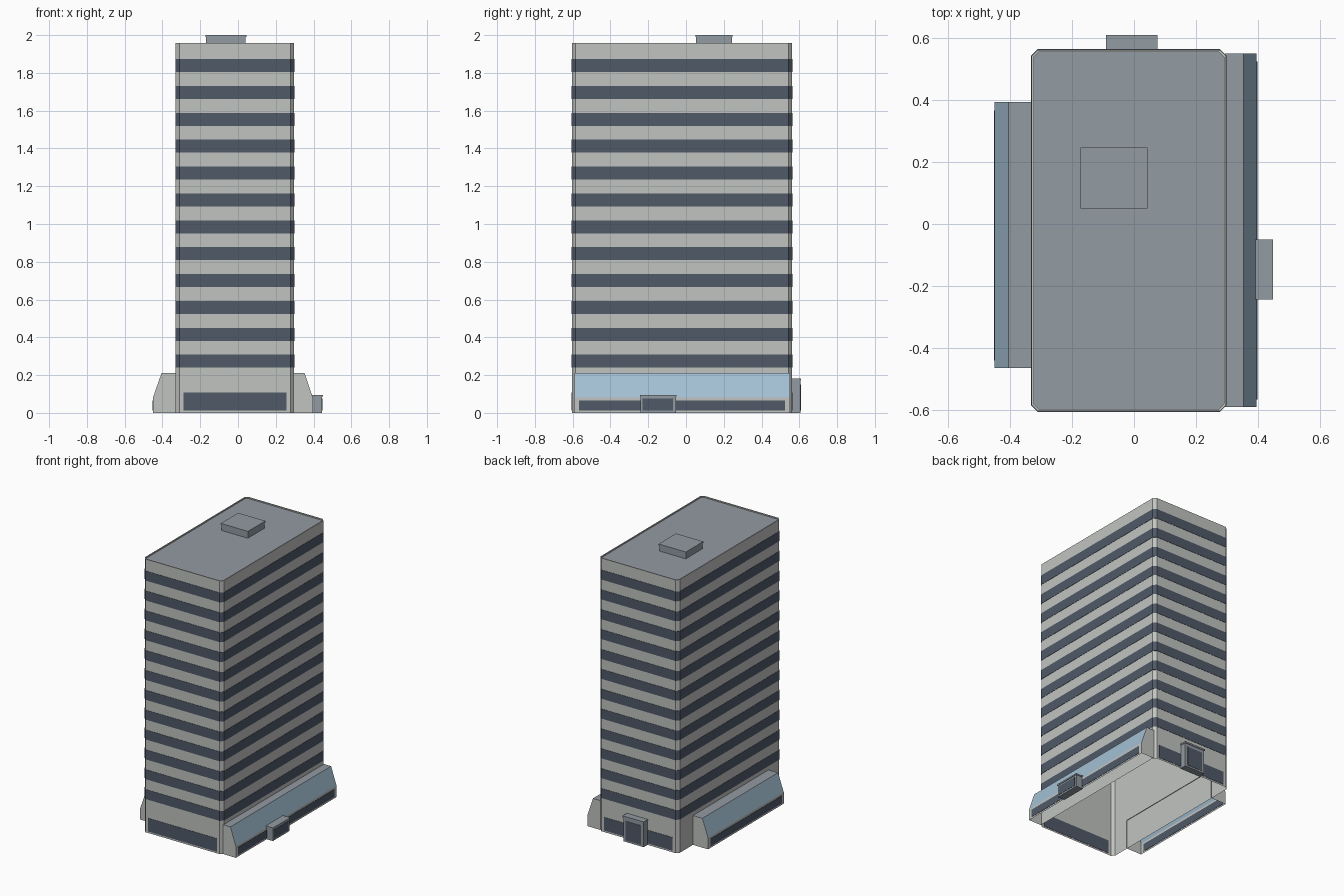
import bpy
import bmesh

cube = bpy.data.objects.get("Cube")
if cube:
    bpy.data.objects.remove(cube, do_unlink=True)


def material(name, rgb):
    m = bpy.data.materials.new(name)
    m.use_nodes = True
    m.diffuse_color = (*rgb, 1)
    bsdf = next(n for n in m.node_tree.nodes if n.type == 'BSDF_PRINCIPLED')
    bsdf.inputs["Base Color"].default_value = (*rgb, 1)
    return m


CONCRETE = material("pale concrete", (0.53, 0.55, 0.53))
ROOF = material("blue grey roofing", (0.29, 0.325, 0.36))
WINDOW = material("dark window", (0.08, 0.10, 0.14))
GLASS = material("pale blue glass", (0.37, 0.53, 0.66))


def finish(name, bm, *mats):
    bmesh.ops.recalc_face_normals(bm, faces=bm.faces)
    mesh = bpy.data.meshes.new(name)
    bm.to_mesh(mesh)
    bm.free()
    for m in mats:
        mesh.materials.append(m)
    ob = bpy.data.objects.new(name, mesh)
    bpy.context.collection.objects.link(ob)
    return ob


def box(name, x, y, z, mat):
    bm = bmesh.new()
    bmesh.ops.create_cube(bm, size=1)
    for v in bm.verts:
        v.co = [lo + (c + 0.5) * (hi - lo) for c, (lo, hi) in zip(v.co, (x, y, z))]
    return finish(name, bm, mat)


# Tower footprint: a rectangle with clipped corners
X0, X1, Y0, Y1 = -0.33, 0.297, -0.604, 0.562
HEIGHT, CLIP = 1.957, 0.02


def footprint(grow):
    a, b, c, d = X0 - grow, X1 + grow, Y0 - grow, Y1 + grow
    k = CLIP + grow * 0.6
    return [(a + k, c), (b - k, c), (b, c + k), (b, d - k),
            (b - k, d), (a + k, d), (a, d - k), (a, c + k)]


def loft(name, sections, mat, cap=False):
    """Skin footprint rings given as (growth, height)."""
    bm = bmesh.new()
    rings = [[bm.verts.new((x, y, z)) for x, y in footprint(g)] for g, z in sections]
    for low, high in zip(rings, rings[1:]):
        for i in range(len(low)):
            j = (i + 1) % len(low)
            bm.faces.new((low[i], low[j], high[j], high[i]))
    if cap:
        bm.faces.new(rings[-1])
    return finish(name, bm, mat)


# Open-bottomed shell with a thin parapet, then the roof deck inside it
loft("tower_walls", [(0, 0), (0, HEIGHT), (-0.007, HEIGHT), (-0.007, HEIGHT - 0.012)], CONCRETE)
loft("roof_deck", [(-0.006, HEIGHT - 0.012), (-0.006, HEIGHT - 0.008)], ROOF, cap=True)

# Continuous window bands on the upper floors
for floor in range(12):
    z = 0.239 + floor * 0.1423
    loft(f"window_band_{floor + 1}", [(0, z), (0.002, z), (0.002, z + 0.069), (0, z + 0.069)], WINDOW)

# Ground floor windows at both ends
for name, y in (("front", Y0), ("back", Y1)):
    box(name + "_ground_window", (-0.288, 0.257), (y - 0.002, y + 0.002), (0.012, 0.107), WINDOW)

# Rooftop plant room with a slim lid
box("plant_room", (-0.169, 0.041), (0.053, 0.244), (1.94, 1.992), ROOF)
box("plant_room_lid", (-0.172, 0.044), (0.05, 0.247), (1.99, 2.0), ROOF)


def annex(name, wall, shoulder, outer, y0, y1):
    """Low side wing with a sloped glass upper face and open base."""
    profile = [(wall, 0), (wall, 0.21), (shoulder, 0.21), (outer, 0.082), (outer, 0)]
    bm = bmesh.new()
    ends = [[bm.verts.new((x, y, z)) for x, z in profile] for y in (y0, y1)]
    for end in ends:
        bm.faces.new(end)
    # top, glass slope and lower wall
    for i, slot in ((1, 1), (2, 2), (3, 0)):
        f = bm.faces.new((ends[0][i], ends[0][i + 1], ends[1][i + 1], ends[1][i]))
        f.material_index = slot
    finish(name, bm, CONCRETE, ROOF, GLASS)
    box(name + "_window", (outer - 0.002, outer + 0.002),
        (y0 + 0.024, y1 - 0.026), (0.012, 0.066), WINDOW)


annex("left_annex", X1 - 0.004, 0.353, 0.396, -0.59, 0.55)
annex("right_annex", X0 + 0.004, -0.405, -0.45, -0.464, 0.393)

# Left side entrance
box("left_porch", (0.39, 0.445), (-0.241, -0.053), (0, 0.088), ROOF)
box("left_porch_lid", (0.39, 0.449), (-0.244, -0.05), (0.086, 0.096), ROOF)
box("left_door", (0.444, 0.447), (-0.229, -0.068), (0.012, 0.076), WINDOW)

# Back entrance
box("back_porch", (-0.088, 0.073), (Y1 - 0.005, 0.606), (0, 0.174), ROOF)
box("back_porch_lid", (-0.091, 0.076), (Y1 - 0.005, 0.61), (0.172, 0.183), ROOF)
box("back_door", (-0.068, 0.053), (0.605, 0.608), (0.012, 0.15), WINDOW)
